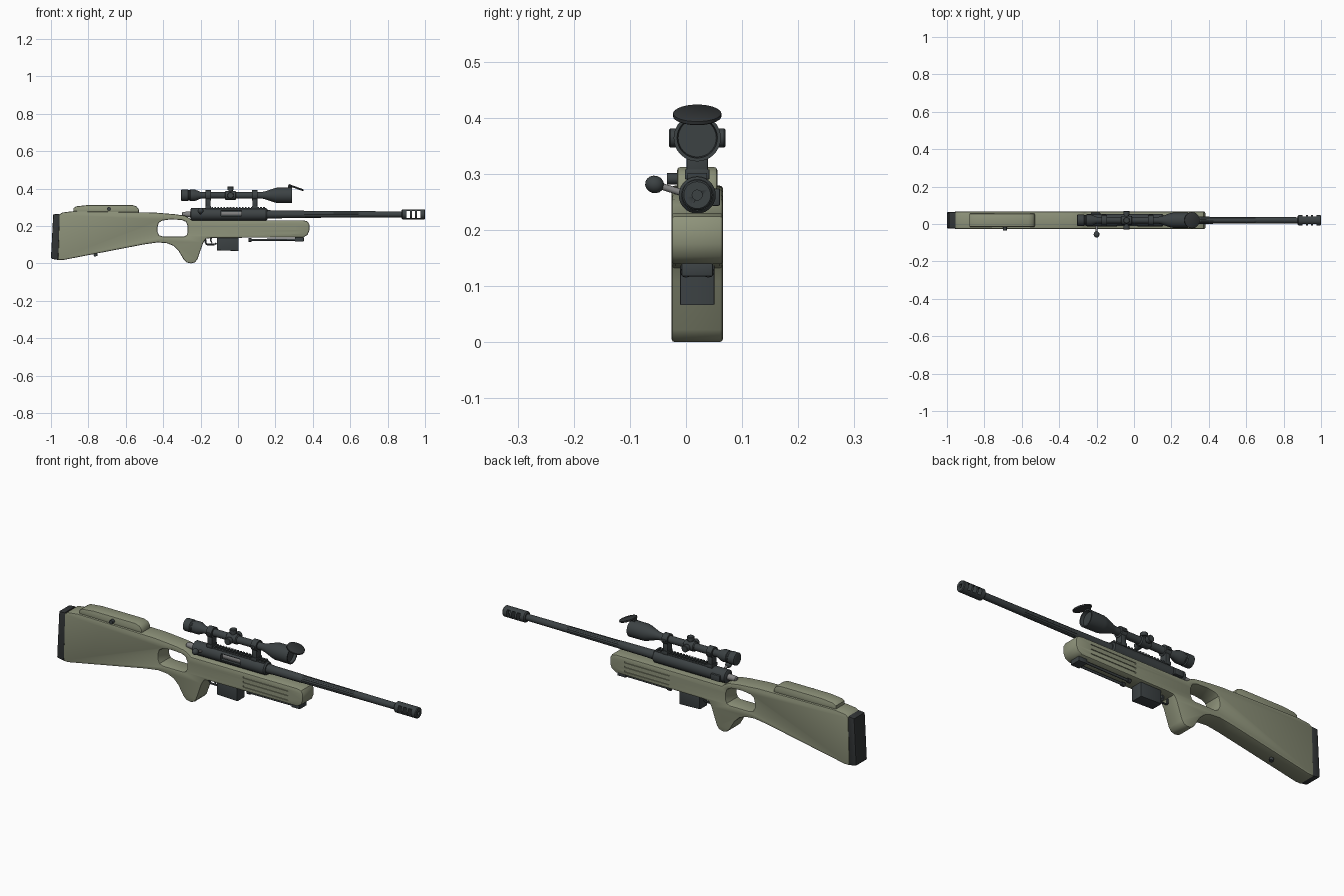
import bpy, bmesh, math
from mathutils import Vector

if "Cube" in bpy.data.objects:
    bpy.data.objects.remove(bpy.data.objects["Cube"])

YC = 0.02      # centre plane of the rifle
ZB = 0.262     # bore height
ZS = 0.364     # scope height


def mat(name, rgb):
    m = bpy.data.materials.new(name)
    m.diffuse_color = (*rgb, 1)
    m.use_nodes = True
    m.node_tree.nodes["Principled BSDF"].inputs["Base Color"].default_value = m.diffuse_color
    return m


OLIVE = mat("olive_stock", (0.27, 0.29, 0.195))
METAL = mat("dark_metal", (0.045, 0.054, 0.057))
BLACK = mat("black_rubber", (0.032, 0.036, 0.038))
STEEL = mat("bare_steel", (0.22, 0.22, 0.22))


def finish(ob, m, smooth=True):
    ob.data.materials.clear()
    ob.data.materials.append(m)
    bpy.ops.object.select_all(action='DESELECT')
    ob.select_set(True)
    bpy.context.view_layer.objects.active = ob
    if smooth:
        bpy.ops.object.shade_smooth_by_angle(angle=math.radians(35))
    return ob


def add_mesh(name, bm, m, smooth=True):
    bmesh.ops.recalc_face_normals(bm, faces=bm.faces)
    me = bpy.data.meshes.new(name)
    bm.to_mesh(me)
    bm.free()
    ob = bpy.data.objects.new(name, me)
    bpy.context.collection.objects.link(ob)
    return finish(ob, m, smooth)


def box(name, x, y, z, m, bevel=0.0):
    """Box from three (min, max) ranges."""
    bm = bmesh.new()
    bmesh.ops.create_cube(bm, size=1)
    for v in bm.verts:
        v.co = [(a + b) / 2 + c * (b - a) for (a, b), c in zip((x, y, z), v.co)]
    if bevel:
        bmesh.ops.bevel(bm, geom=bm.edges[:], offset=bevel, segments=2,
                        profile=0.5, affect='EDGES')
    return add_mesh(name, bm, m, bevel > 0)


def lathe(name, profile, origin, axis, m, n=28):
    """Turned part: (distance, radius[, flute scale]) along an axis."""
    bm = bmesh.new()
    q = Vector((0, 0, 1)).rotation_difference(Vector(axis))
    rings = []
    for p in profile:
        d, r, f = (*p, 1.0)[:3]
        ring = []
        for i in range(n):
            a = 2 * math.pi * i / n
            k = r * (f if i % 4 == 0 else 1)
            co = q @ Vector((k * math.cos(a), k * math.sin(a), d))
            ring.append(bm.verts.new(co + Vector(origin)))
        rings.append(ring)
    for a, b in zip(rings, rings[1:]):
        for i in range(n):
            j = (i + 1) % n
            bm.faces.new((a[i], a[j], b[j], b[i]))
    bm.faces.new(rings[0])
    bm.faces.new(rings[-1])
    return add_mesh(name, bm, m)


def rod(name, a, b, r, m, n=16):
    d = Vector(b) - Vector(a)
    return lathe(name, [(0, r), (d.length, r)], a, d.normalized(), m, n)


def slab(name, outlines, half, bevel, m, yc=YC):
    """Side outlines (x, z), extruded across y with rounded edges."""
    cu = bpy.data.curves.new(name, 'CURVE')
    cu.dimensions, cu.fill_mode = '2D', 'BOTH'
    cu.extrude, cu.bevel_depth, cu.offset = half - bevel, bevel, -bevel
    cu.bevel_resolution = 1
    for pts in outlines:
        s = cu.splines.new('POLY')
        s.points.add(len(pts) - 1)
        for p, (x, z) in zip(s.points, pts):
            p.co = (x, z, 0, 1)
        s.use_cyclic_u = True
    tmp = bpy.data.objects.new(name + "_curve", cu)
    bpy.context.collection.objects.link(tmp)
    bpy.context.view_layer.update()
    me = bpy.data.meshes.new_from_object(tmp.evaluated_get(bpy.context.evaluated_depsgraph_get()))
    bpy.data.objects.remove(tmp)
    bm = bmesh.new()
    bm.from_mesh(me)
    bmesh.ops.remove_doubles(bm, verts=bm.verts, dist=1e-5)
    for v in bm.verts:
        v.co = (v.co.x, yc - v.co.z, v.co.y)
    return add_mesh(name, bm, m)


def cut(ob, cutter):
    mod = ob.modifiers.new("cut", 'BOOLEAN')
    mod.operation, mod.object, mod.solver = 'DIFFERENCE', cutter, 'EXACT'
    cutter.hide_render = True
    cutter.hide_set(True)


# thumbhole stock
outline = [(-0.955, 0.26), (-0.94, 0.272), (-0.88, 0.279), (-0.45, 0.272), (-0.34, 0.263),
           (-0.285, 0.255), (-0.265, 0.245), (-0.245, 0.23), (0.35, 0.23), (0.372, 0.224),
           (0.381, 0.208), (0.381, 0.175), (0.372, 0.153), (0.35, 0.139), (-0.14, 0.136),
           (-0.172, 0.132), (-0.187, 0.108), (-0.217, 0.022), (-0.23, 0.006), (-0.25, 0.0),
           (-0.272, 0.004), (-0.29, 0.02), (-0.318, 0.068), (-0.345, 0.094), (-0.38, 0.108),
           (-0.43, 0.112), (-0.50, 0.102), (-0.935, 0.018), (-0.962, 0.018)]
hole = [(-0.43, 0.195), (-0.424, 0.217), (-0.405, 0.229), (-0.36, 0.235), (-0.30, 0.232),
        (-0.278, 0.222), (-0.269, 0.2), (-0.269, 0.165), (-0.275, 0.15), (-0.29, 0.143),
        (-0.40, 0.143), (-0.422, 0.15), (-0.43, 0.168)]
stock = slab("stock", [outline, hole], 0.046, 0.006, OLIVE)

# shallow grooves on both sides of the fore-end
for side in (-1, 1):
    for z in (0.16, 0.183, 0.206):
        y = YC + side * 0.046
        cut(stock, box("groove_cutter", (0.045, 0.30), (y - 0.004, y + 0.004),
                       (z - 0.004, z + 0.004), OLIVE))

# cheek rest with its knob, butt pad, sling stud
slab("cheek_rest", [[(-0.88, 0.27), (-0.88, 0.295), (-0.865, 0.305), (-0.80, 0.312),
                     (-0.565, 0.312), (-0.542, 0.304), (-0.53, 0.288), (-0.53, 0.27)]],
     0.036, 0.006, OLIVE)
rod("cheek_knob", (-0.69, -0.034, 0.291), (-0.69, 0.0, 0.291), 0.010, METAL)
slab("butt_pad", [[(-0.988, 0.262), (-0.955, 0.265), (-0.952, 0.25), (-0.961, 0.018),
                   (-0.995, 0.024), (-1.0, 0.03)]], 0.044, 0.005, BLACK)
rod("sling_stud", (-0.765, YC, 0.062), (-0.76, YC, 0.038), 0.010, METAL)

# receiver with ejection port and bolt
recv = lathe("receiver", [(-0.255, 0.025), (-0.25, 0.033), (0.15, 0.033), (0.157, 0.028)],
             (0, YC, ZB), (1, 0, 0), METAL)
cut(recv, box("port_cutter", (-0.09, 0.02), (-0.04, 0.004), (0.253, 0.282), METAL))
rod("bolt_body", (-0.088, YC - 0.004, ZB + 0.004), (0.018, YC - 0.004, ZB + 0.004), 0.015, STEEL)
lathe("bolt_shroud", [(-0.30, 0.008), (-0.296, 0.013), (-0.25, 0.016)],
      (0, YC, ZB), (1, 0, 0), STEEL)
handle_end = Vector((-0.2, -0.048, 0.279))
rod("bolt_handle", (-0.2, 0.0, 0.264), handle_end, 0.006, STEEL)
axis = Vector((0, -0.96, 0.28))
lathe("bolt_knob", [(0.017 * -math.cos(t * math.pi / 8), 0.0155 * math.sin(t * math.pi / 8) + 1e-4)
                    for t in range(9)], (-0.2, -0.056, 0.281), axis, METAL, 20)
box("bolt_release", (-0.23, -0.18), (0.045, 0.061), (0.243, 0.274), METAL, 0.003)

# toothed scope rail
box("rail", (-0.175, 0.145), (0.003, 0.037), (0.285, 0.296), METAL)
for i in range(20):
    x = -0.175 + i * 0.0163
    box("rail_tooth", (x, x + 0.009), (0.003, 0.037), (0.295, 0.301), METAL)

# fluted barrel and slotted muzzle brake
lathe("barrel", [(0.15, 0.023), (0.20, 0.021), (0.34, 0.020), (0.36, 0.019, 0.82),
                 (0.64, 0.0175, 0.82), (0.66, 0.017), (0.885, 0.016)],
      (0, YC, ZB), (1, 0, 0), METAL)
brake = lathe("muzzle_brake", [(0.875, 0.022), (0.88, 0.027), (0.996, 0.027), (1.0, 0.024)],
              (0, YC, ZB), (1, 0, 0), METAL)
for x in (0.901, 0.929, 0.957):
    cut(brake, box("brake_cutter", (x, x + 0.018), (-0.03, 0.07), (ZB - 0.019, ZB + 0.019), METAL))
cut(brake, rod("bore_cutter", (0.97, YC, ZB), (1.02, YC, ZB), 0.009, METAL))

# telescopic sight
lathe("scope_tube", [(-0.305, 0.024), (-0.302, 0.031), (-0.268, 0.031), (-0.264, 0.027),
                     (-0.258, 0.027), (-0.255, 0.030), (-0.228, 0.030), (-0.20, 0.018),
                     (0.13, 0.018), (0.145, 0.021), (0.195, 0.038), (0.21, 0.041),
                     (0.29, 0.042), (0.29, 0.036), (0.275, 0.034)],
      (0, YC, ZS), (1, 0, 0), METAL, 32)
lathe("turret_housing", [(-0.07, 0.019), (-0.066, 0.024), (-0.014, 0.024), (-0.01, 0.019)],
      (0, YC, ZS), (1, 0, 0), METAL)
for name, d, length in (("top_turret", (0, 0, 1), 0.047), ("near_turret", (0, -1, 0), 0.050),
                        ("far_turret", (0, 1, 0), 0.050)):
    lathe(name, [(0, 0.012), (0.027, 0.012), (0.028, 0.017), (length - 0.002, 0.017),
                 (length, 0.015)], (-0.04, YC, ZS), d, METAL, 20)

# raised lens cover, hinged at the objective
tilt = math.radians(20)
lathe("lens_cover", [(-0.005, 0.040), (-0.003, 0.043), (0.003, 0.043), (0.005, 0.040)],
      (0.31, YC, 0.405), (math.sin(tilt), 0, math.cos(tilt)), BLACK, 32)
box("cover_hinge", (0.268, 0.288), (0.01, 0.03), (0.40, 0.418), METAL, 0.002)

# scope mounts
for x in (-0.16, 0.09):
    rod("mount_ring", (x - 0.015, YC, ZS), (x + 0.015, YC, ZS), 0.027, METAL, 28)
    box("mount_post", (x - 0.013, x + 0.013), (0.001, 0.039), (0.298, 0.35), METAL, 0.002)
    box("mount_clamp", (x - 0.015, x + 0.015), (-0.002, 0.042), (0.29, 0.308), METAL, 0.002)
    box("ring_lug", (x - 0.011, x + 0.011), (-0.011, 0.051), (ZS - 0.005, ZS + 0.005), METAL, 0.002)

# magazine, trigger and trigger guard
slab("magazine", [[(-0.113, 0.15), (0.003, 0.15), (0.003, 0.066), (-0.113, 0.070)]],
     0.031, 0.003, METAL)
slab("trigger", [[(-0.15, 0.14), (-0.138, 0.14), (-0.142, 0.122), (-0.136, 0.109),
                  (-0.141, 0.107), (-0.15, 0.122)]], 0.005, 0.001, METAL)
guard = [(-0.175, 0.137), (-0.173, 0.108), (-0.165, 0.101), (-0.125, 0.101), (-0.115, 0.108)]
for a, b in zip(guard, guard[1:]):
    rod("trigger_guard", (a[0], YC, a[1]), (b[0], YC, b[1]), 0.0045, METAL, 10)

# folded bipod
box("bipod_mount", (0.305, 0.352), (-0.008, 0.048), (0.117, 0.141), METAL, 0.003)
for y in (YC - 0.02, YC + 0.02):
    rod("bipod_leg", (0.07, y, 0.125), (0.34, y, 0.127), 0.006, METAL, 12)
    rod("bipod_foot", (0.055, y, 0.125), (0.072, y, 0.125), 0.010, BLACK, 12)
